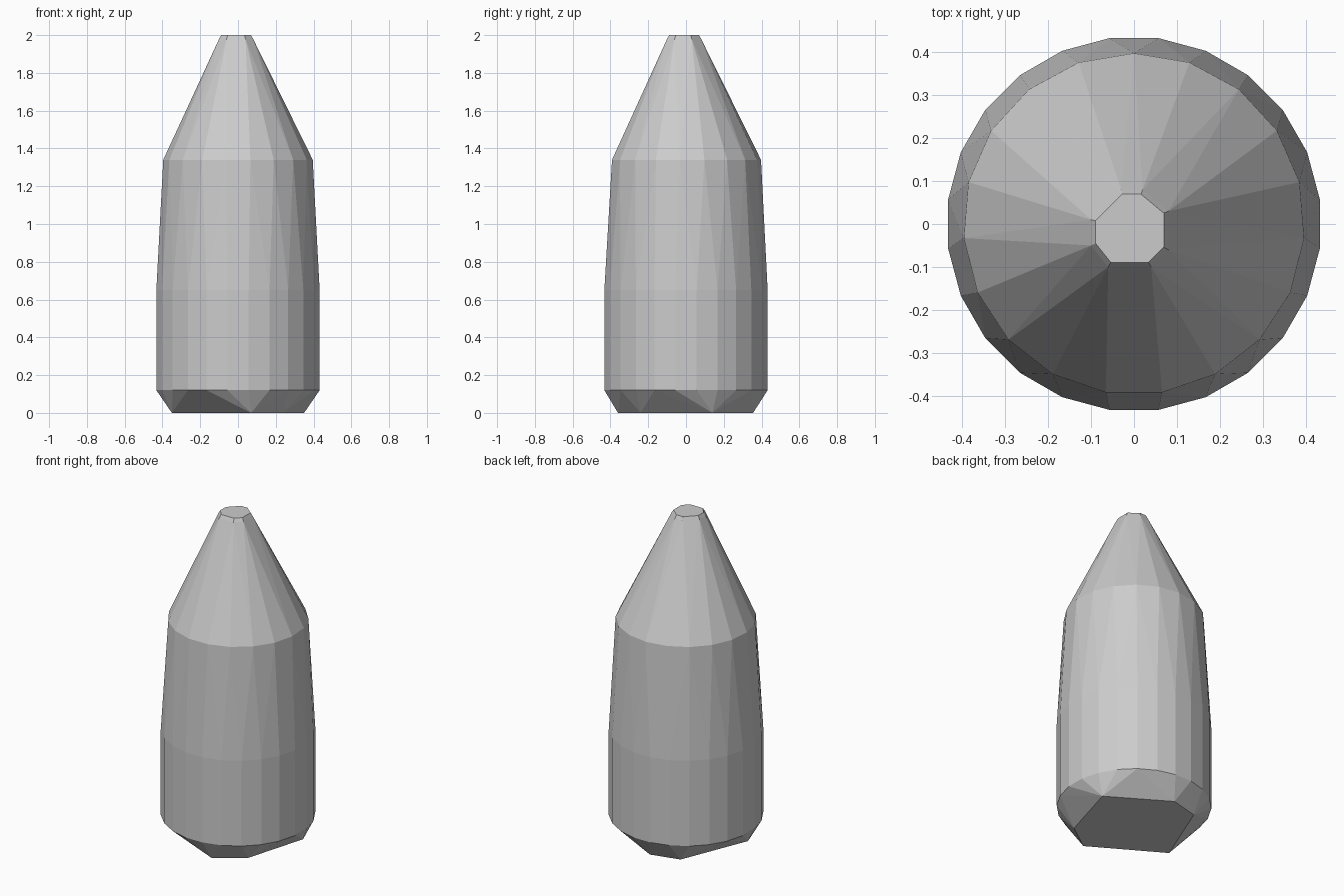
import bpy, bmesh, math

if "Cube" in bpy.data.objects:
    bpy.data.objects.remove(bpy.data.objects["Cube"])

bm = bmesh.new()


def ring(n, r, z, phase):
    for i in range(n):
        a = phase + 2 * math.pi * i / n
        bm.verts.new((r * math.cos(a), r * math.sin(a), z))


# Straight lower body and tapered shoulder
ring(24, 0.436, 0.12, math.radians(7.5))
ring(24, 0.436, 0.65, math.radians(7.5))
ring(19, 0.397, 1.34, math.pi / 2)

# Small uneven octagonal tip with a chamfered rim
tip = [(-.10, -.05), (-.10, .01), (-.03, .08), (.02, .08),
       (.08, .03), (.08, -.06), (.04, -.10), (-.06, -.10)]
for x, y in tip:
    bm.verts.new((x, y, 1.98))
    bm.verts.new((-.01 + (x + .01) * .88, -.01 + (y + .01) * .88, 2.0))

# Uneven six-cornered foot face
foot = [(.35, .14), (.0, .355), (-.18, .31), (-.35, -.11), (.07, -.36), (.24, -.24)]
for x, y in foot:
    bm.verts.new((x, y, 0.0))

# Wrap the outline points in one faceted skin
res = bmesh.ops.convex_hull(bm, input=bm.verts[:])
loose = [v for v in bm.verts if not v.link_faces]
bmesh.ops.delete(bm, geom=loose, context='VERTS')
bmesh.ops.dissolve_limit(bm, angle_limit=math.radians(1.0),
                         verts=bm.verts[:], edges=bm.edges[:])
bmesh.ops.recalc_face_normals(bm, faces=bm.faces[:])

mesh = bpy.data.meshes.new("tapered_body")
bm.to_mesh(mesh)
bm.free()
bpy.context.collection.objects.link(bpy.data.objects.new("tapered_body", mesh))
